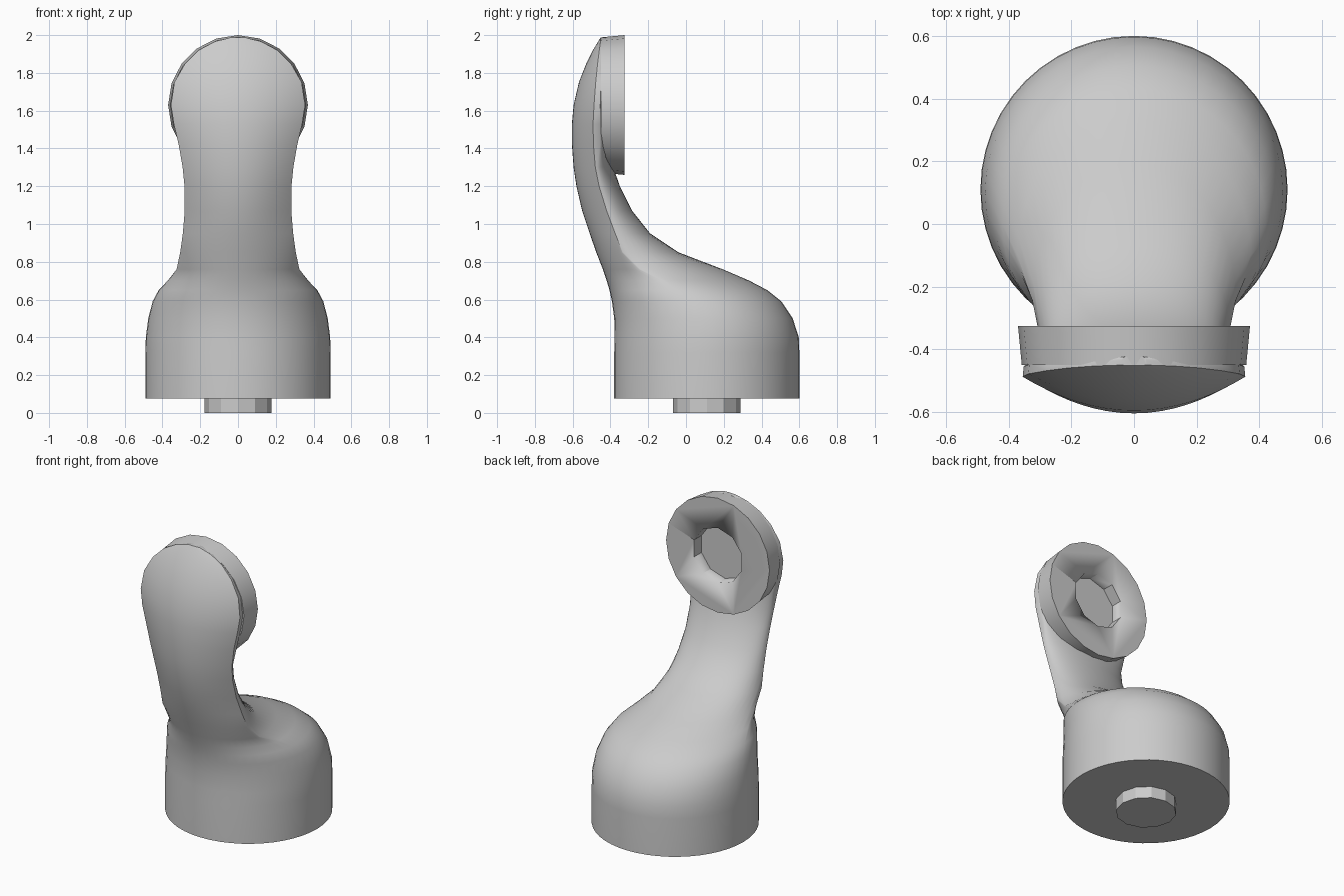
import bpy, bmesh, math
from mathutils import Matrix

if "Cube" in bpy.data.objects:
    bpy.data.objects.remove(bpy.data.objects["Cube"])

grey = bpy.data.materials.new("plain grey")
grey.diffuse_color = (0.6, 0.6, 0.6, 1)
grey.use_nodes = True
grey.node_tree.nodes["Principled BSDF"].inputs["Base Color"].default_value = grey.diffuse_color


def finish(name, bm, smooth=None):
    bmesh.ops.recalc_face_normals(bm, faces=bm.faces)
    mesh = bpy.data.meshes.new(name)
    bm.to_mesh(mesh)
    bm.free()
    ob = bpy.data.objects.new(name, mesh)
    bpy.context.collection.objects.link(ob)
    mesh.materials.append(grey)
    if smooth:
        bpy.ops.object.select_all(action='DESELECT')
        ob.select_set(True)
        bpy.context.view_layer.objects.active = ob
        bpy.ops.object.shade_smooth_by_angle(angle=math.radians(smooth))
    return ob


def cylinder(name, sides, r1, r2, depth, matrix):
    bm = bmesh.new()
    bmesh.ops.create_cone(bm, cap_ends=True, segments=sides, radius1=r1,
                          radius2=r2, depth=depth, matrix=matrix)
    return finish(name, bm, 25)


# Body sections: z, half width, y of widest point, front y, back y, front curve power
SECTIONS = [
    (0.075, 0.49, 0.11, -0.38, 0.60, 1.0),
    (0.32, 0.49, 0.11, -0.38, 0.60, 1.0),
    (0.40, 0.488, 0.11, -0.378, 0.597, 1.0),
    (0.50, 0.475, 0.10, -0.38, 0.565, 1.0),
    (0.59, 0.452, 0.06, -0.392, 0.505, 1.0),
    (0.65, 0.42, 0.0, -0.405, 0.43, 1.0),
    (0.70, 0.372, -0.10, -0.42, 0.335, 1.2),
    (0.76, 0.325, -0.24, -0.44, 0.195, 1.5),
    (0.85, 0.306, -0.335, -0.475, -0.04, 1.8),
    (0.95, 0.292, -0.375, -0.51, -0.19, 2.0),
    (1.07, 0.282, -0.42, -0.55, -0.285, 2.0),
    (1.20, 0.283, -0.46, -0.58, -0.35, 2.0),
    (1.30, 0.293, -0.48, -0.595, -0.385, 2.0),
    (1.42, 0.314, -0.49, -0.604, -0.42, 2.0),
    (1.53, 0.34, -0.492, -0.604, -0.42, 2.0),
    (1.63, 0.355, -0.487, -0.595, -0.42, 2.0),
    (1.75, 0.337, -0.478, -0.567, -0.42, 2.0),
    (1.85, 0.28, -0.468, -0.528, -0.42, 2.0),
    (1.92, 0.208, -0.459, -0.493, -0.42, 2.0),
    (1.965, 0.125, -0.453, -0.466, -0.42, 2.0),
    (1.987, 0.04, -0.45, -0.452, -0.42, 2.0),
]
SIDES = 48

# Round base flowing up into the curved neck and rounded front
bm = bmesh.new()
rings = []
for z, half, mid, front, back, power in SECTIONS:
    ring = []
    for i in range(SIDES):
        a = 2 * math.pi * i / SIDES
        s = math.sin(a)
        if i in (0, SIDES // 2):
            y = mid
        elif s > 0:
            y = mid + (back - mid) * s ** (0.35 if z > 1.4 else 1.0)
        else:
            y = mid + (front - mid) * (-s) ** power
        ring.append(bm.verts.new((half * math.cos(a), y, z)))
    rings.append(ring)
for low, high in zip(rings, rings[1:]):
    for i in range(SIDES):
        j = (i + 1) % SIDES
        bm.faces.new((low[i], low[j], high[j], high[i]))
bm.faces.new(rings[0])
bm.faces.new(rings[-1])
finish("body", bm, 38)

# Peg under the base
cylinder("peg", 12, 0.178, 0.178, 0.10, Matrix.Translation((0, 0.11, 0.05)))

# Round pad behind the head, with a socket in its rear face
to_back = Matrix.Rotation(-math.pi / 2, 4, 'X')
pad = cylinder("pad", 20, 0.358, 0.37, 0.125,
               Matrix.Translation((0, -0.3875, 1.63)) @ to_back)
cutter = cylinder("socket_cutter", 10, 0.178, 0.178, 0.15,
                  Matrix.Translation((0, -0.325, 1.63)) @ to_back)
cutter.hide_render = True
cutter.hide_viewport = True
cut = pad.modifiers.new("socket", 'BOOLEAN')
cut.operation = 'DIFFERENCE'
cut.solver = 'EXACT'
cut.object = cutter
